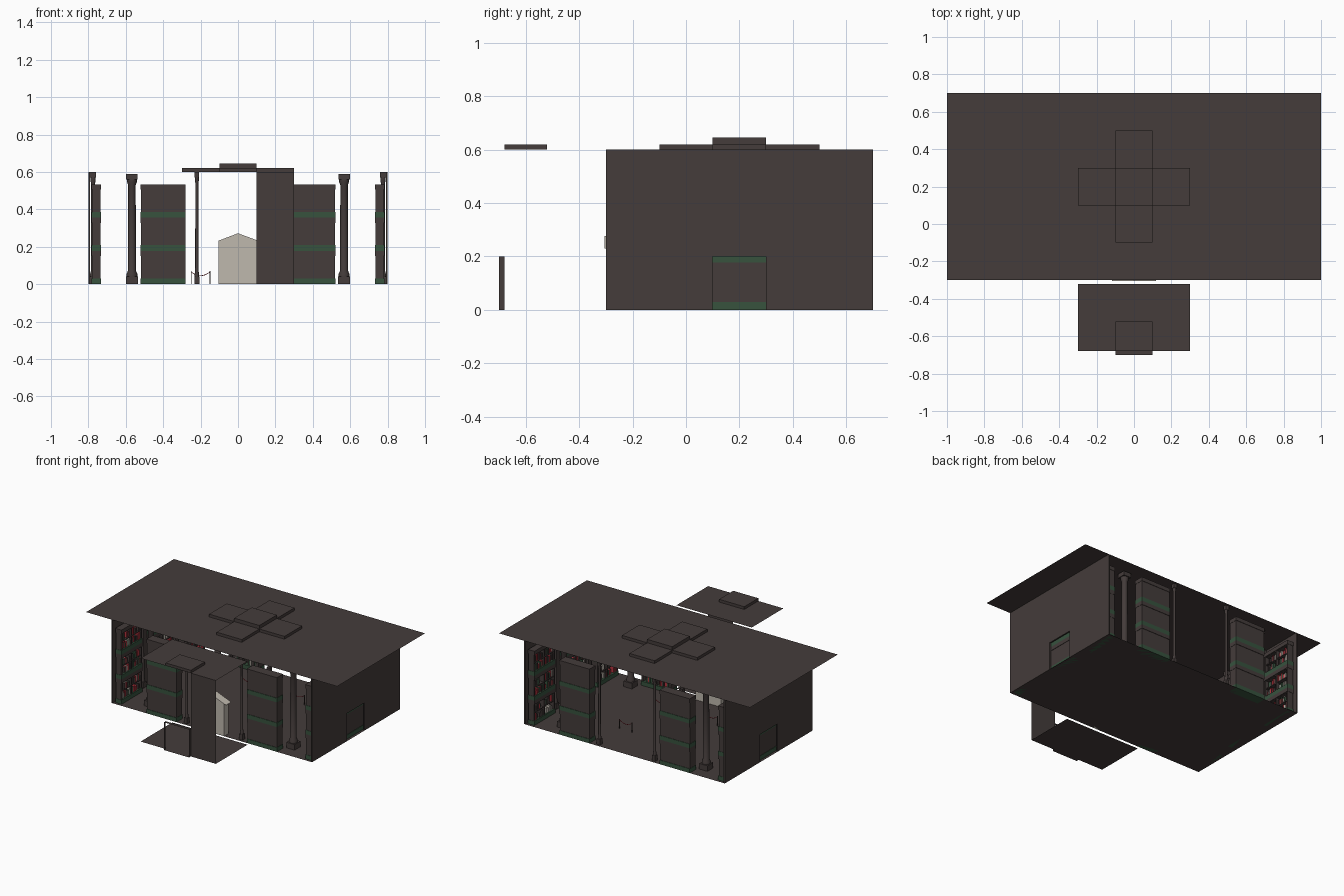
import bpy, bmesh, math, random
from mathutils import Matrix, Vector

if "Cube" in bpy.data.objects:
    bpy.data.objects.remove(bpy.data.objects["Cube"])

random.seed(4)

def mat(name, c):
    m = bpy.data.materials.new(name)
    m.diffuse_color = (*c, 1)
    m.use_nodes = True
    m.node_tree.nodes["Principled BSDF"].inputs["Base Color"].default_value = m.diffuse_color
    return m

DARK = mat("dark brown", (0.058, 0.045, 0.043))
GREEN = mat("green trim", (0.038, 0.085, 0.048))
BEIGE = mat("pale stone", (0.52, 0.48, 0.42))
RED = mat("red covers", (0.45, 0.035, 0.05))
MATS = [DARK, GREEN, BEIGE, RED]

def finish(name, bm, mats=(DARK,), matrix=None, smooth=False):
    me = bpy.data.meshes.new(name)
    bm.to_mesh(me)
    bm.free()
    for m in mats:
        me.materials.append(m)
    ob = bpy.data.objects.new(name, me)
    bpy.context.collection.objects.link(ob)
    if matrix:
        me.transform(matrix)
    if smooth:
        me.shade_smooth()
        me.set_sharp_from_angle(angle=math.radians(35))
    return ob

def add_box(bm, x0, x1, y0, y1, z0, z1, mi=0):
    r = bmesh.ops.create_cube(bm, size=1)
    for v in r["verts"]:
        v.co = Vector(((x0 + x1) / 2 + v.co.x * (x1 - x0),
                       (y0 + y1) / 2 + v.co.y * (y1 - y0),
                       (z0 + z1) / 2 + v.co.z * (z1 - z0)))
    for f in {f for v in r["verts"] for f in v.link_faces}:
        f.material_index = mi

def box(name, *b, m=DARK):
    bm = bmesh.new()
    add_box(bm, *b)
    return finish(name, bm, (m,))

def sheet(name, pts, m=DARK):
    bm = bmesh.new()
    bm.faces.new([bm.verts.new(p) for p in pts])
    return finish(name, bm, (m,))

def flat(name, x, y0, y1, z):
    return sheet(name, [(-x, y0, z), (x, y0, z), (x, y1, z), (-x, y1, z)])

# Floors and flat roofs
flat("main_floor", 0.8, -0.3, 0.7, 0)
flat("porch_floor", 0.3, -0.68, -0.32, 0)
flat("main_roof", 1.0, -0.3, 0.7, 0.6)
flat("porch_roof", 0.3, -0.68, -0.32, 0.6)

# Stepped cross on the roof, and the porch roof block
box("roof_cross_center", -0.1, 0.1, 0.1, 0.3, 0.6, 0.645)
for n, b in {"left": (-0.3, -0.1, 0.1, 0.3), "right": (0.1, 0.3, 0.1, 0.3),
             "front": (-0.1, 0.1, -0.1, 0.1), "back": (-0.1, 0.1, 0.3, 0.5)}.items():
    box("roof_cross_" + n, *b, 0.6, 0.62)
box("porch_roof_block", -0.1, 0.1, -0.68, -0.52, 0.6, 0.62)

# Porch wall panel and the hollow door surround
sheet("porch_wall", [(0.1, -0.68, 0), (0.3, -0.68, 0), (0.3, -0.68, 0.6), (0.1, -0.68, 0.6)])
bm = bmesh.new()
ring = [(-0.1, 0), (0.1, 0), (0.1, 0.2), (-0.1, 0.2)]
a = [bm.verts.new((x, -0.7, z)) for x, z in ring]
b = [bm.verts.new((x, -0.68, z)) for x, z in ring]
for i in range(4):
    j = (i + 1) % 4
    bm.faces.new((a[i], a[j], b[j], b[i]))
finish("door_surround", bm)

# Side walls with a low doorway
outline = [(-0.3, 0), (0.1, 0), (0.1, 0.2), (0.3, 0.2), (0.3, 0), (0.7, 0), (0.7, 0.6), (-0.3, 0.6)]
for s, n in ((-1, "left"), (1, "right")):
    bm = bmesh.new()
    f = bm.faces.new([bm.verts.new((s * 0.8, y, z)) for y, z in outline])
    r = bmesh.ops.extrude_face_region(bm, geom=[f])
    for v in r["geom"]:
        if isinstance(v, bmesh.types.BMVert):
            v.co.x -= s * 0.01
    bmesh.ops.recalc_face_normals(bm, faces=bm.faces)
    finish(n + "_wall", bm)

# Pale gabled gate in the front opening
bm = bmesh.new()
prof = [(-0.105, 0), (0.1, 0), (0.1, 0.235), (0, 0.272), (-0.105, 0.232)]
f = bm.faces.new([bm.verts.new((x, -0.3, z)) for x, z in prof])
r = bmesh.ops.extrude_face_region(bm, geom=[f])
for v in r["geom"]:
    if isinstance(v, bmesh.types.BMVert):
        v.co.y += 0.05
bmesh.ops.recalc_face_normals(bm, faces=bm.faces)
finish("gate_house", bm, (BEIGE,))
for s in (-1, 1):
    pts = [(0, -0.305, 0.277), (s * 0.118, -0.305, 0.23), (s * 0.118, -0.245, 0.23), (0, -0.245, 0.277)]
    sheet("gate_roof", pts, BEIGE)

# Bookcase of three stacked units: back towards -y, books towards +y
def bookcase(name, w, d, matrix):
    bm = bmesh.new()
    h, u = w / 2, 0.178
    for k in range(3):
        z = k * u
        add_box(bm, -h, h, 0, d, z, z + 0.03, 1)
        add_box(bm, -h, h, 0, d, z + 0.15, z + u)
        add_box(bm, -h + 0.002, h - 0.002, 0.003, 0.012, z + 0.03, z + 0.15)
        for x in (-h + 0.002, -0.006, h - 0.014):
            add_box(bm, x, x + 0.012, 0.003, d - 0.004, z + 0.03, z + 0.15)
        for lo, hi in ((-h + 0.016, -0.008), (0.008, h - 0.016)):
            for base in (0.03, 0.092):
                add_box(bm, lo, hi, 0.012, d - 0.006, z + base + 0.056, z + base + 0.061)
                x = lo
                while x < hi - 0.012:
                    t = random.uniform(0.008, 0.013)
                    if random.random() < 0.85:
                        add_box(bm, x, x + t * 0.9, 0.014, d - random.uniform(0.006, 0.014), z + base,
                                z + base + random.uniform(0.03, 0.05), random.choice((0, 0, 0, 1, 2, 3, 3)))
                    x += t
    finish(name, bm, MATS, matrix)

T, R = Matrix.Translation, lambda a: Matrix.Rotation(math.radians(a), 4, 'Z')
for s in (-1, 1):
    bookcase("front_bookcase", 0.24, 0.07, T((s * 0.4, -0.3, 0)))
    bookcase("back_bookcase", 0.24, 0.07, T((s * 0.4, 0.7, 0)) @ R(180))
    for y in (-0.16, 0.2, 0.56):
        bookcase("side_bookcase", 0.24, 0.05, T((s * 0.782, y, 0)) @ R(s * 90))

# Turned columns with square base and capital
def column(name, x, y, r, top):
    bm = bmesh.new()
    prof = [(1.3, 0.04), (1.3, 0.055), (1.0, 0.07), (0.9, top - 0.06), (1.2, top - 0.045), (1.2, top - 0.03)]
    rings = []
    for k, z in prof:
        rings.append([bm.verts.new((x + r * k * math.cos(i * math.pi / 8),
                                    y + r * k * math.sin(i * math.pi / 8), z)) for i in range(16)])
    for p, q in zip(rings, rings[1:]):
        for i in range(16):
            j = (i + 1) % 16
            bm.faces.new((p[i], p[j], q[j], q[i]))
    add_box(bm, x - r * 1.5, x + r * 1.5, y - r * 1.5, y + r * 1.5, 0, 0.04)
    add_box(bm, x - r * 1.4, x + r * 1.4, y - r * 1.4, y + r * 1.4, top - 0.03, top)
    finish(name, bm, (DARK,), None, True)

for s in (-1, 1):
    for y in (-0.18, 0.58):
        column("main_column", s * 0.567, y, 0.022, 0.59)
    for y in (-0.27, 0.67):
        column("slim_column", s * 0.22, y, 0.009, 0.6)
    for y in (0.02, 0.38):
        column("wall_column", s * 0.775, y, 0.012, 0.6)

# Rope barriers: two thin posts and a sagging rope
def barrier(x, y):
    for dx in (-0.05, 0.05):
        box("barrier_post", x + dx - 0.002, x + dx + 0.002, y - 0.002, y + 0.002, 0, 0.07)
    cu = bpy.data.curves.new("barrier_rope", 'CURVE')
    cu.dimensions = '3D'
    cu.bevel_depth = 0.002
    cu.bevel_resolution = 1
    sp = cu.splines.new('POLY')
    sp.points.add(8)
    for i, p in enumerate(sp.points):
        t = i / 4 - 1
        p.co = (x + t * 0.05, y, 0.045 + 0.02 * t * t, 1)
    cu.materials.append(RED)
    bpy.context.collection.objects.link(bpy.data.objects.new("barrier_rope", cu))

for s in (-1, 1):
    for y in (0.0, 0.4):
        barrier(s * 0.2, y)
